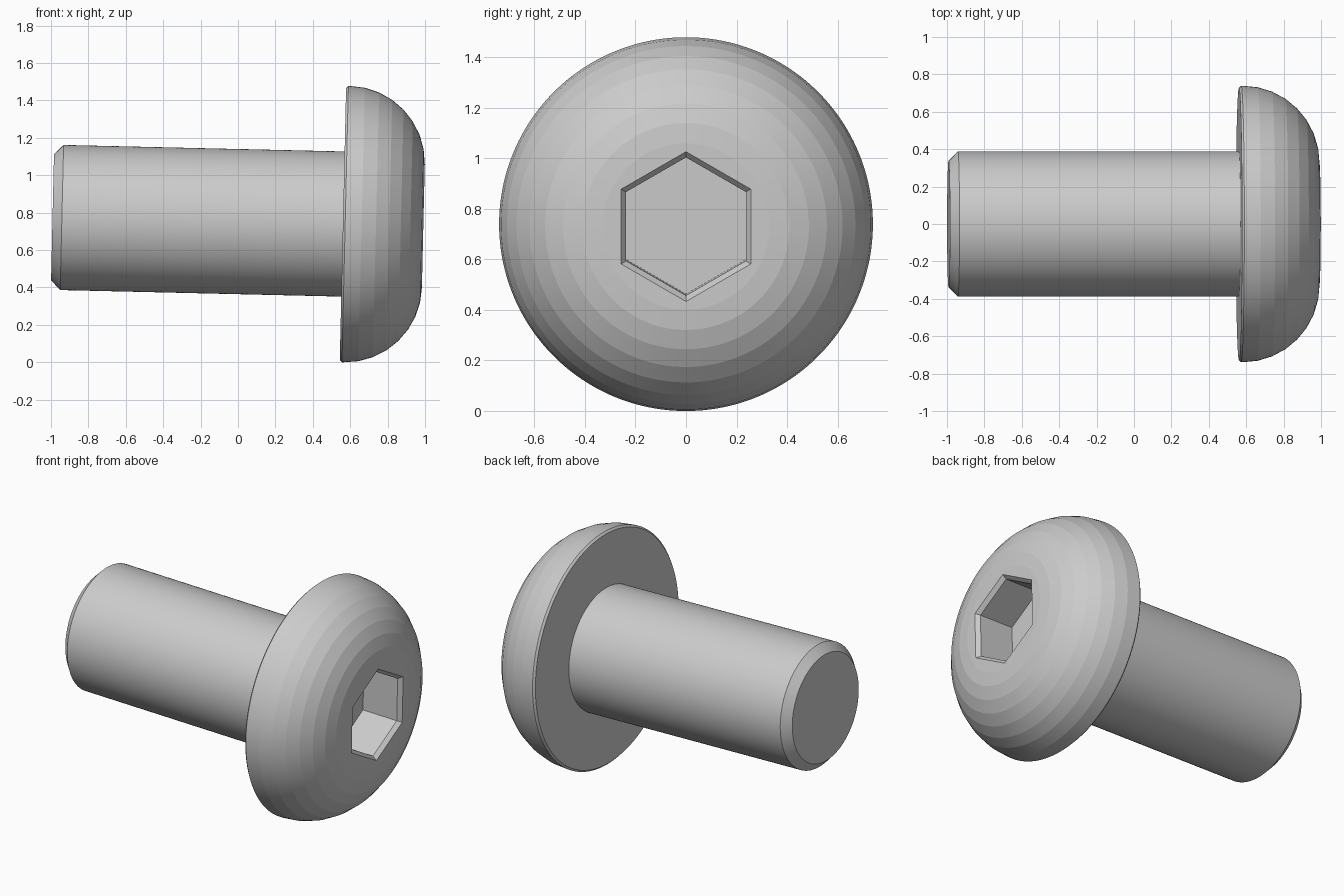
import bpy, bmesh
from math import sin, cos, pi, radians

if "Cube" in bpy.data.objects:
    bpy.data.objects.remove(bpy.data.objects["Cube"])

SEG = 192


def ring(bm, u, r, hexagonal=False):
    """Ring of vertices around the screw axis; hexagonal rings use r as corner radius."""
    verts = []
    for i in range(SEG):
        a = 2 * pi * i / SEG
        k = cos(pi / 6) / cos(a % (pi / 3) - pi / 6) if hexagonal else 1
        verts.append(bm.verts.new((r * k * cos(a), r * k * sin(a), u)))
    return verts


# Shank with chamfered tip, then the underside and rim of the head
profile = [(-1.553, 0.337), (-1.503, 0.388), (0, 0.388), (0, 0.727), (0.012, 0.739)]
# Domed head: quarter arc in eight flat bands
profile += [(0.02 + 0.41 * sin(pi / 16 * i), 0.329 + 0.41 * cos(pi / 16 * i))
            for i in range(9)]
# Hex socket: chamfered mouth, walls and floor
socket = [(0.43, 0.296), (0.405, 0.273), (0.165, 0.273)]

bm = bmesh.new()
rings = [ring(bm, u, r) for u, r in profile]
rings += [ring(bm, u, r, True) for u, r in socket]
for a, b in zip(rings, rings[1:]):
    for i in range(SEG):
        j = (i + 1) % SEG
        bm.faces.new((a[i], a[j], b[j], b[i]))
bm.faces.new(rings[0][::-1])
bm.faces.new(rings[-1])
bmesh.ops.recalc_face_normals(bm, faces=bm.faces)

mesh = bpy.data.meshes.new("button_head_screw")
bm.to_mesh(mesh)
bm.free()
screw = bpy.data.objects.new("button_head_screw", mesh)
bpy.context.collection.objects.link(screw)

# Lay the screw down, resting slightly tilted on the head rim
screw.rotation_euler = (0, radians(91.33), 0)
screw.location = (0.561, 0, 0.7393)

# Smooth around the axis, keep the dome bands crisp
bpy.context.view_layer.objects.active = screw
screw.select_set(True)
bpy.ops.object.shade_smooth_by_angle(angle=radians(5))
